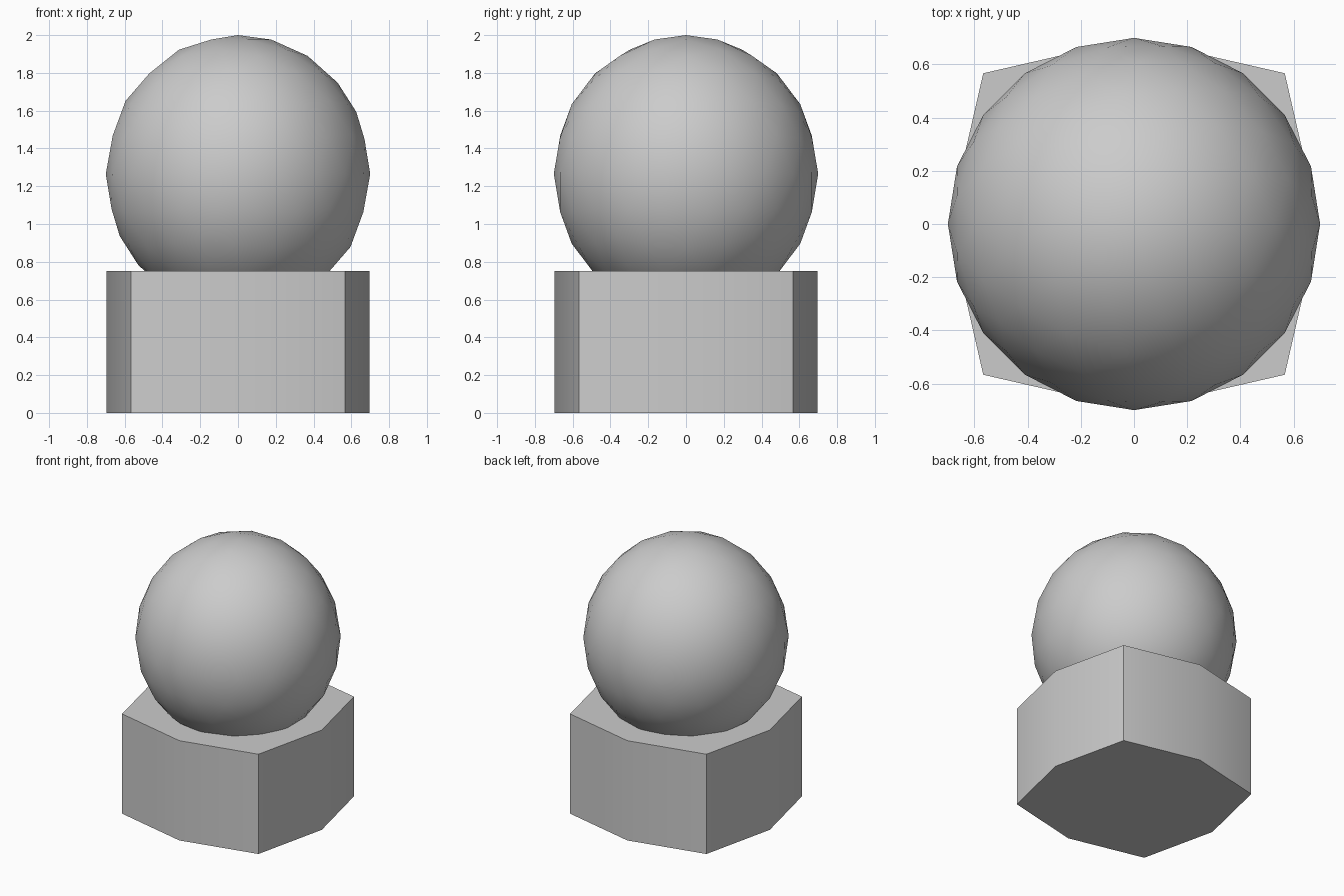
import bpy, bmesh, math

if "Cube" in bpy.data.objects:
    bpy.data.objects.remove(bpy.data.objects["Cube"])

# Base: square block whose sides bow slightly outward, eight sides in plan
CORNER, MID, HEIGHT = 0.567 * math.sqrt(2), 0.697, 0.75
bm = bmesh.new()
outline = []
for i in range(8):
    r = CORNER if i % 2 else MID
    a = i * math.pi / 4
    outline.append(bm.verts.new((r * math.cos(a), r * math.sin(a), 0)))
bottom = bm.faces.new(outline)
top = bmesh.ops.extrude_face_region(bm, geom=[bottom], use_keep_orig=True)
bmesh.ops.translate(bm, vec=(0, 0, HEIGHT),
                    verts=[g for g in top["geom"] if isinstance(g, bmesh.types.BMVert)])
bmesh.ops.recalc_face_normals(bm, faces=bm.faces)
mesh = bpy.data.meshes.new("base_block")
bm.to_mesh(mesh)
bm.free()
base = bpy.data.objects.new("base_block", mesh)
bpy.context.collection.objects.link(base)

# Ball: faceted, slightly tall sphere sunk into the base
bpy.ops.mesh.primitive_ico_sphere_add(subdivisions=3, radius=1, location=(0, 0, 1.265))
ball = bpy.context.object
ball.name = "ball"
ball.scale = (0.70, 0.70, 0.735)
bpy.ops.object.transform_apply(location=False, rotation=False, scale=True)

# Smooth shading, with the block's corners and rims kept sharp
for obj in (base, ball):
    bpy.ops.object.select_all(action="DESELECT")
    obj.select_set(True)
    bpy.context.view_layer.objects.active = obj
    bpy.ops.object.shade_smooth_by_angle(angle=math.radians(30))
